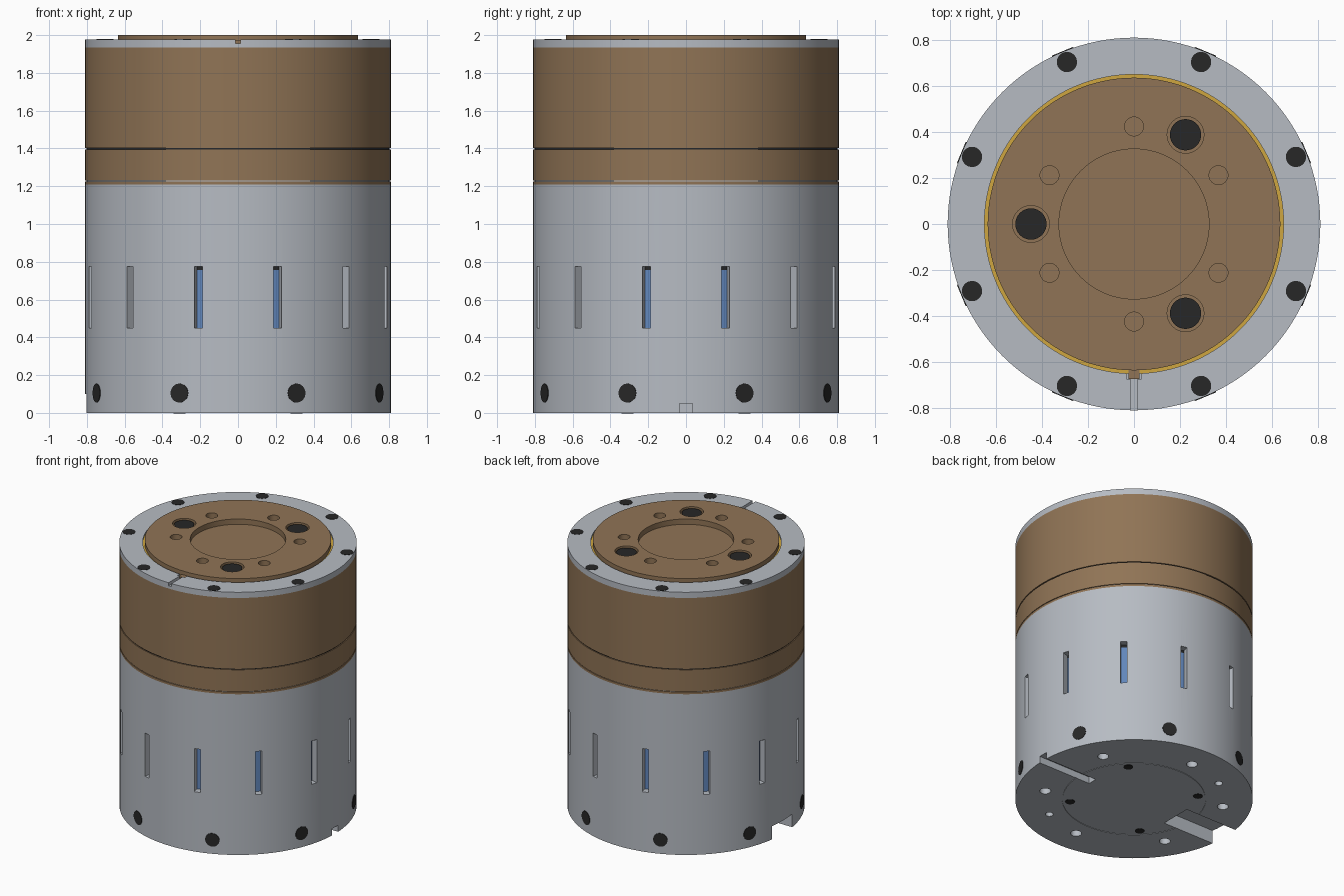
import bpy, bmesh
from math import radians, sin, cos, pi
from mathutils import Matrix, Vector

if "Cube" in bpy.data.objects:
    bpy.data.objects.remove(bpy.data.objects["Cube"], do_unlink=True)

R = 0.81        # outer radius of the whole unit
SEG = 128


def material(name, rgb):
    m = bpy.data.materials.new(name)
    m.use_nodes = True
    m.diffuse_color = (*rgb, 1)
    m.node_tree.nodes["Principled BSDF"].inputs["Base Color"].default_value = (*rgb, 1)
    return m


GREY = material("light grey metal", (0.47, 0.50, 0.545))
BROWN = material("bronze brown", (0.28, 0.175, 0.092))
BLACK = material("black steel", (0.02, 0.02, 0.02))
BLUE = material("blue winding", (0.12, 0.24, 0.50))
GOLD = material("gold seal", (0.62, 0.38, 0.05))


def finish(bm, name, mat):
    bmesh.ops.recalc_face_normals(bm, faces=bm.faces)
    mesh = bpy.data.meshes.new(name)
    bm.to_mesh(mesh)
    bm.free()
    obj = bpy.data.objects.new(name, mesh)
    bpy.context.collection.objects.link(obj)
    mesh.materials.append(mat)
    return obj


def lathe(name, profile, mat):
    """Spin a closed (radius, height) outline about z."""
    bm = bmesh.new()
    vs = [bm.verts.new((r, 0, z)) for r, z in profile]
    es = [bm.edges.new((vs[i - 1], vs[i])) for i in range(len(vs))]
    bmesh.ops.spin(bm, geom=vs + es, cent=(0, 0, 0), axis=(0, 0, 1),
                   angle=2 * pi, steps=SEG, use_merge=True)
    bmesh.ops.remove_doubles(bm, verts=bm.verts, dist=1e-5)
    bmesh.ops.dissolve_degenerate(bm, edges=bm.edges, dist=1e-6)
    loose = [e for e in bm.edges if not e.link_faces]
    bmesh.ops.delete(bm, geom=loose, context='EDGES')
    return finish(bm, name, mat)


def tube(name, r0, r1, z0, z1, mat):
    return lathe(name, [(r0, z0), (r1, z0), (r1, z1), (r0, z1)], mat)


def add_box(bm, x0, x1, y0, y1, z0, z1, turn=0):
    mid = Vector((x0 + x1, y0 + y1, z0 + z1)) / 2
    size = Matrix.Diagonal((x1 - x0, y1 - y0, z1 - z0, 1))
    spin = Matrix.Rotation(radians(turn), 4, 'Z')
    bmesh.ops.create_cube(bm, size=1, matrix=spin @ Matrix.Translation(mid) @ size)


def add_pin(bm, dist, turn, r, z0, z1):
    """Upright cylinder at a polar position."""
    a = radians(turn)
    at = Matrix.Translation((dist * cos(a), dist * sin(a), (z0 + z1) / 2))
    bmesh.ops.create_cone(bm, cap_ends=True, segments=32, radius1=r, radius2=r,
                          depth=z1 - z0, matrix=at)


def cut(obj, bm):
    cutter = finish(bm, "cutter", GREY)
    cutter.data.materials.clear()
    cutter.hide_render = True
    mod = obj.modifiers.new("cut", 'BOOLEAN')
    mod.object, mod.operation, mod.solver = cutter, 'DIFFERENCE', 'EXACT'
    bpy.context.view_layer.objects.active = obj
    bpy.ops.object.modifier_apply(modifier=mod.name)
    bpy.data.objects.remove(cutter, do_unlink=True)


# Lower housing: closed at the bottom, with a ring seam underneath
housing = lathe("lower_housing", [
    (0, 0), (0.486, 0), (0.486, 0.004), (0.491, 0.004), (0.491, 0), (R, 0),
    (R, 1.21), (0.76, 1.21), (0.76, 0.2), (0, 0.2)], GREY)
bm = bmesh.new()
for k in range(12):                                   # cooling slots
    add_box(bm, 0.7, 0.9, -0.0225, 0.0225, 0.45, 0.775, 15 + 30 * k)
add_box(bm, -0.9, -0.37, -0.12, 0.12, -0.1, 0.1)      # wide cable notch
add_box(bm, 0.37, 0.9, -0.035, 0.035, -0.1, 0.05)     # narrow key notch
for k in range(6):                                    # mounting holes
    add_pin(bm, 0.615, 30 + 60 * k, 0.038, -0.1, 0.09)
for turn in (120, 300):                               # dowel holes
    add_pin(bm, 0.615, turn, 0.027, -0.1, 0.09)
cut(housing, bm)

# Inner core seen through the slots
tube("winding_core", 0.6, 0.759, 0.3, 0.757, BLUE)
tube("core_end_band", 0.6, 0.759, 0.757, 0.9, BLACK)

# Upper sleeves and the seams between them
tube("lower_trim_ring", 0.66, R, 1.21, 1.226, BROWN)
tube("lower_seam", 0.66, 0.803, 1.226, 1.231, GREY)
tube("middle_sleeve", 0.66, R, 1.231, 1.394, BROWN)
tube("upper_seam", 0.66, 0.803, 1.394, 1.402, BLACK)
tube("upper_sleeve", 0.66, R, 1.402, 1.935, BROWN)

# Top flange with an index groove and pocket at the front
flange = tube("top_flange", 0.65, R, 1.935, 1.978, GREY)
bm = bmesh.new()
add_box(bm, -0.012, 0.012, -0.9, -0.67, 1.955, 2.1)
cut(flange, bm)
bm = bmesh.new()
add_box(bm, -0.03, 0.03, -0.676, -0.6, 1.955, 2.1)
cut(flange, bm)
bm = bmesh.new()
add_box(bm, -0.024, 0.024, -0.674, -0.63, 1.94, 1.972)
finish(bm, "index_key", BROWN)

tube("gold_seal_ring", 0.6, 0.65, 1.9, 1.966, GOLD)

# Output disc with centre recess, counterbores and small holes
disc = lathe("output_disc", [(0, 1.85), (0.636, 1.85), (0.636, 2), (0, 2)], BROWN)
bm = bmesh.new()
bmesh.ops.create_cone(bm, cap_ends=True, segments=SEG, radius1=0.326, radius2=0.326,
                      depth=0.2, matrix=Matrix.Translation((0, 0, 2.06)))
for k in range(6):
    add_pin(bm, 0.424, 30 + 60 * k, 0.041, 1.95, 2.1)
for k in range(3):
    add_pin(bm, 0.448, 60 + 120 * k, 0.08, 1.97, 2.1)
cut(disc, bm)

# Screws
bm = bmesh.new()
for k in range(3):
    add_pin(bm, 0.448, 60 + 120 * k, 0.068, 1.93, 1.992)
finish(bm, "output_screws", BLACK)

bm = bmesh.new()
for k in range(8):
    add_pin(bm, 0.762, 22.5 + 45 * k, 0.044, 1.95, 1.98)
finish(bm, "flange_screws", BLACK)

bm = bmesh.new()
for k in range(4):
    add_pin(bm, 0.438, 45 + 90 * k, 0.033, -0.002, 0.03)
for v in bm.verts:
    v.co.z = max(v.co.z, -0.002)
finish(bm, "base_screws", BLACK)

bm = bmesh.new()
for k in range(8):
    place = (Matrix.Rotation(radians(22.5 + 45 * k), 4, 'Z')
             @ Matrix.Translation((0.7975, 0, 0.105)) @ Matrix.Rotation(pi / 2, 4, 'Y'))
    bmesh.ops.create_cone(bm, cap_ends=True, segments=32, radius1=0.05, radius2=0.05,
                          depth=0.03, matrix=place)
finish(bm, "side_screws", BLACK)

# Smooth curved walls, keep edges sharp
bpy.ops.object.select_all(action='DESELECT')
for obj in bpy.context.collection.objects:
    if obj.type == 'MESH':
        obj.select_set(True)
        bpy.context.view_layer.objects.active = obj
bpy.ops.object.shade_smooth_by_angle(angle=radians(30))
